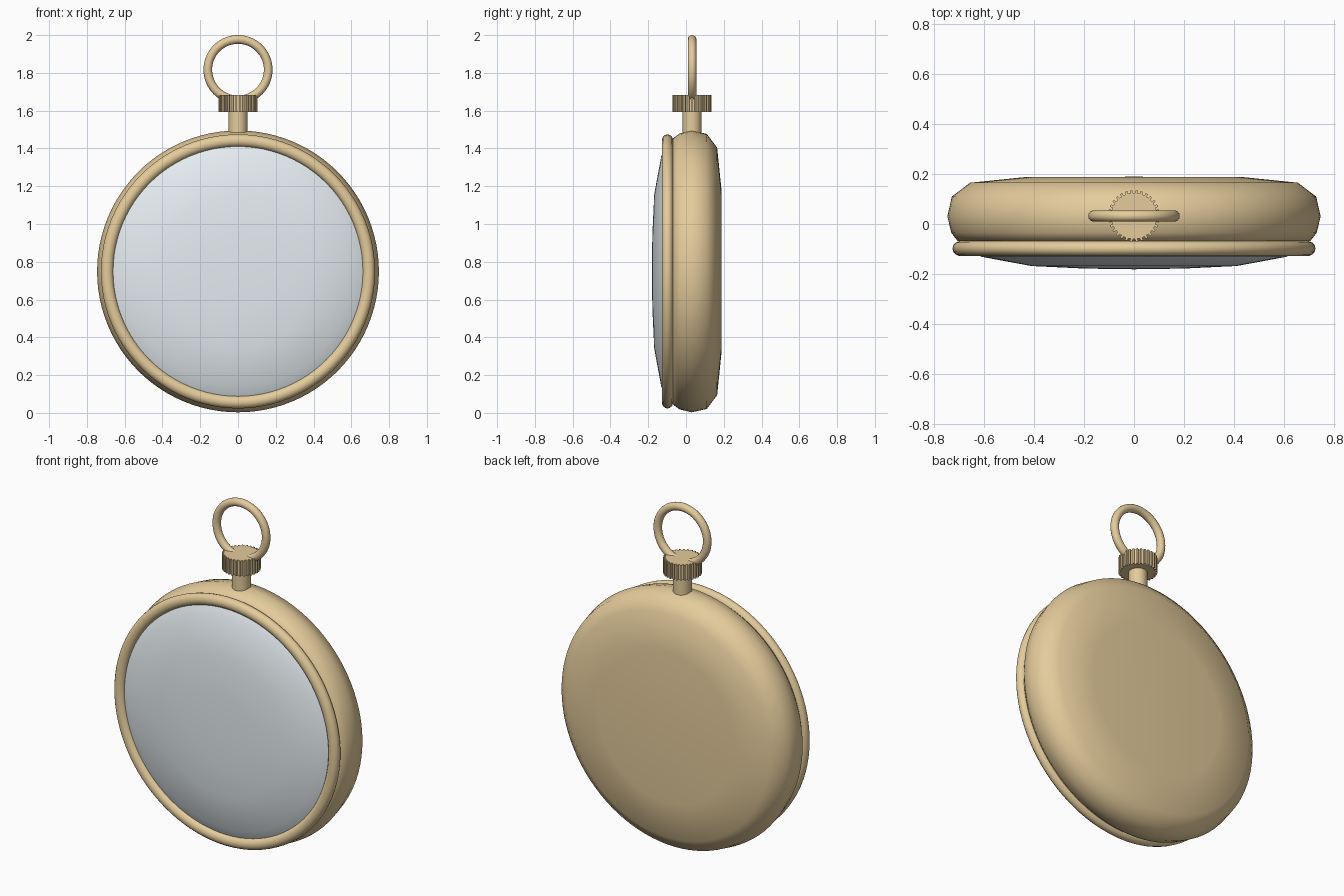
import bpy, bmesh, math
from mathutils import Matrix

if "Cube" in bpy.data.objects:
    bpy.data.objects.remove(bpy.data.objects["Cube"])

ZC = 0.749   # height of the case centre
YC = 0.032   # depth of the stem, crown and bow


def material(name, rgb):
    m = bpy.data.materials.new(name)
    m.diffuse_color = (*rgb, 1)
    m.use_nodes = True
    m.node_tree.nodes["Principled BSDF"].inputs["Base Color"].default_value = m.diffuse_color
    return m


gold = material("gold", (0.78, 0.60, 0.33))
crystal = material("crystal", (0.78, 0.84, 0.87))


def finish(name, bm, mat, angle):
    bmesh.ops.remove_doubles(bm, verts=bm.verts, dist=1e-5)
    bmesh.ops.recalc_face_normals(bm, faces=bm.faces)
    me = bpy.data.meshes.new(name)
    bm.to_mesh(me)
    bm.free()
    ob = bpy.data.objects.new(name, me)
    bpy.context.collection.objects.link(ob)
    me.materials.append(mat)
    bpy.ops.object.select_all(action='DESELECT')
    ob.select_set(True)
    bpy.context.view_layer.objects.active = ob
    bpy.ops.object.shade_smooth_by_angle(angle=math.radians(angle))
    return ob


def lathe(name, profile, mat, n=96, closed=False, angle=40, matrix=None):
    """Revolve (radius, depth) points around the y axis."""
    bm = bmesh.new()
    vs = [bm.verts.new((r, y, 0)) for r, y in profile]
    es = [bm.edges.new(p) for p in zip(vs, vs[1:])]
    if closed:
        es.append(bm.edges.new((vs[-1], vs[0])))
    bmesh.ops.spin(bm, geom=vs + es, cent=(0, 0, 0), axis=(0, 1, 0),
                   angle=2 * math.pi, steps=n, use_merge=True)
    bm.transform(matrix or Matrix.Translation((0, 0, ZC)))
    return finish(name, bm, mat, angle)


def circle(r, y, a, b, n):
    return [(r + a * math.cos(2 * math.pi * i / n),
             y + b * math.sin(2 * math.pi * i / n)) for i in range(n)]


# case with rounded rim and shallow back
lathe("case", [(0, -0.07), (0.67, -0.07), (0.705, -0.068), (0.73, -0.035),
               (0.746, 0.03), (0.728, 0.11), (0.655, 0.165),
               (0.44, 0.187), (0, 0.189)], gold, angle=50)

# bezel ring and domed crystal
lathe("bezel", circle(0.6925, -0.098, 0.033, 0.03, 14), gold, closed=True)
lathe("crystal", [(0, -0.181), (0.2, -0.178), (0.41, -0.168),
                  (0.61, -0.131), (0.67, -0.10)], crystal)

# hanging bow
lathe("bow", circle(0.16, 0, 0.023, 0.023, 14), gold, n=64, closed=True,
      matrix=Matrix.Translation((0, YC, 1.817)))

# winding stem
bm = bmesh.new()
bmesh.ops.create_cone(bm, cap_ends=True, segments=32, radius1=0.05,
                      radius2=0.05, depth=0.14,
                      matrix=Matrix.Translation((0, YC, 1.54)))
finish("stem", bm, gold, 40)

# knurled crown
TEETH = 30
bm = bmesh.new()
ring = []
for i in range(TEETH):
    for f, r in ((-0.27, 0.092), (-0.23, 0.103), (0.23, 0.103), (0.27, 0.092)):
        a = 2 * math.pi * (i + f) / TEETH
        ring.append(bm.verts.new((r * math.cos(a), YC + r * math.sin(a), 1.594)))
base = bm.faces.new(ring)
ext = bmesh.ops.extrude_face_region(bm, geom=[base], use_keep_orig=True)
bmesh.ops.translate(bm, vec=(0, 0, 0.09),
                    verts=[v for v in ext["geom"] if isinstance(v, bmesh.types.BMVert)])
finish("crown", bm, gold, 30)
